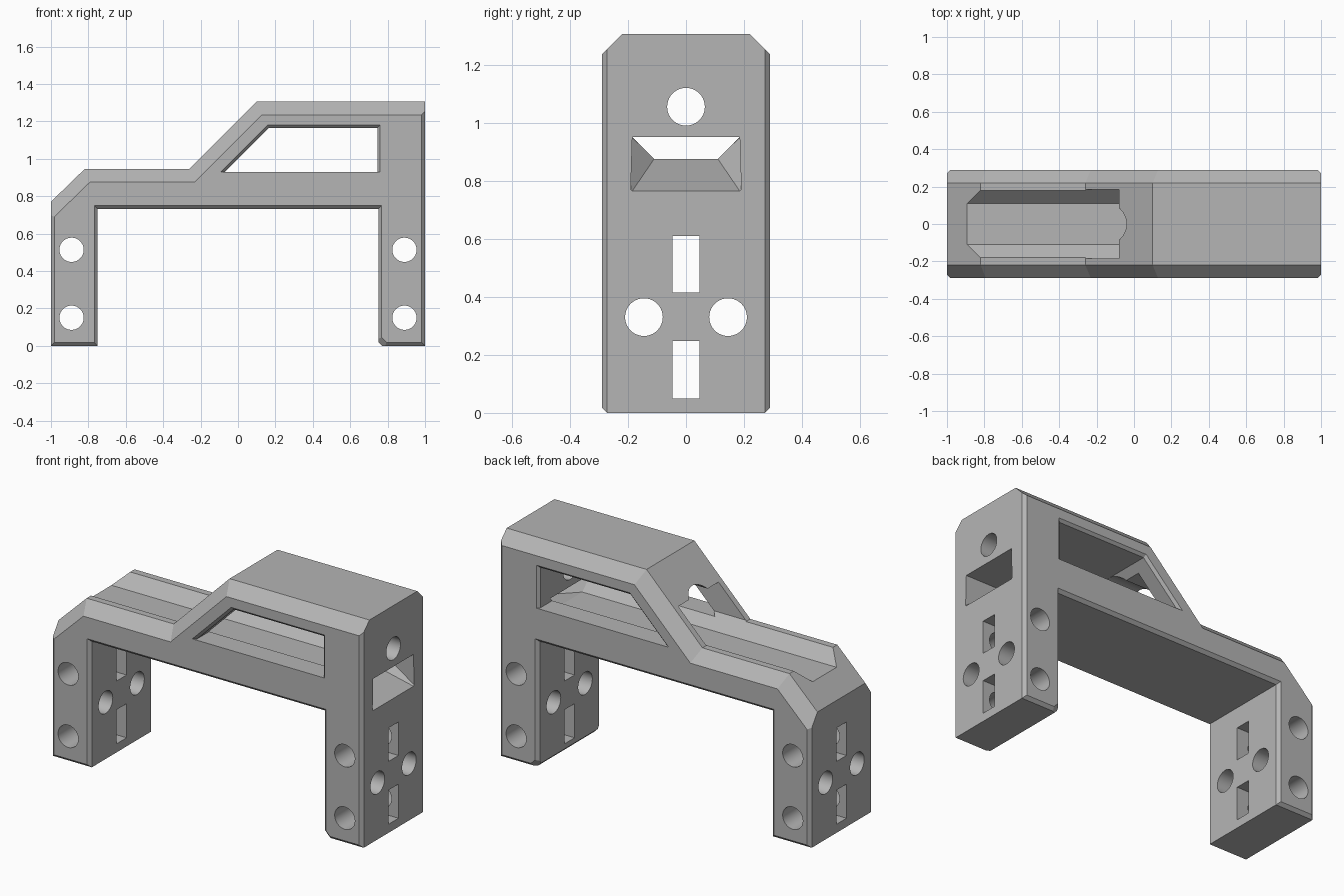
import bpy, bmesh, math
from mathutils import Vector, Matrix

cube = bpy.data.objects.get("Cube")
if cube:
    bpy.data.objects.remove(cube, do_unlink=True)

grey = bpy.data.materials.new("plain_grey")
grey.use_nodes = True
COLOR = (0.46, 0.46, 0.46, 1)
grey.diffuse_color = COLOR
grey.node_tree.nodes["Principled BSDF"].inputs["Base Color"].default_value = COLOR


def finish(name, bm):
    bmesh.ops.recalc_face_normals(bm, faces=bm.faces)
    mesh = bpy.data.meshes.new(name)
    bm.to_mesh(mesh)
    bm.free()
    mesh.materials.append(grey)
    obj = bpy.data.objects.new(name, mesh)
    bpy.context.collection.objects.link(obj)
    return obj


def inset_ring(points, insets):
    """Move each edge of a counter-clockwise outline inward by its own amount."""
    pts = [Vector(p) for p in points]
    lines = []
    for i, p in enumerate(pts):
        d = (pts[(i + 1) % len(pts)] - p).normalized()
        n = Vector((-d.y, d.x))
        lines.append((n, n.dot(p) + insets[i]))
    ring = []
    for i in range(len(pts)):
        (a, ca), (b, cb) = lines[i - 1], lines[i]
        det = a.x * b.y - a.y * b.x
        ring.append(((ca * b.y - cb * a.y) / det, (a.x * cb - b.x * ca) / det))
    return ring


def chamfered_slab(name, points, insets, half):
    """Extrude an x-z outline along y with a 45 degree chamfer per edge."""
    levels = sorted({half} | {half - abs(d) for d in insets})
    levels = [-y for y in reversed(levels)] + levels
    bm = bmesh.new()
    rings = []
    for y in levels:
        now = [math.copysign(max(0, abs(d) - (half - abs(y))), d) for d in insets]
        rings.append([bm.verts.new((x, y, z)) for x, z in inset_ring(points, now)])
    count = len(points)
    for r, s in zip(rings, rings[1:]):
        for i in range(count):
            j = (i + 1) % count
            bm.faces.new((r[i], r[j], s[j], s[i]))
    bm.faces.new(rings[0])
    bm.faces.new(rings[-1])
    return finish(name, bm)


def hull(name, points):
    bm = bmesh.new()
    for p in points:
        bm.verts.new(p)
    bmesh.ops.convex_hull(bm, input=bm.verts)
    bmesh.ops.dissolve_limit(bm, angle_limit=0.01, verts=bm.verts, edges=bm.edges)
    return finish(name, bm)


def bore(name, axis, center, radius, length):
    bm = bmesh.new()
    turn = Matrix.Rotation(math.pi / 2, 4, "Y" if axis == "x" else "X")
    bmesh.ops.create_cone(bm, cap_ends=True, segments=40, radius1=radius,
                          radius2=radius, depth=length,
                          matrix=Matrix.Translation(center) @ turn)
    return finish(name, bm)


def box(name, xs, ys, zs):
    return hull(name, [(x, y, z) for x in xs for y in ys for z in zs])


# Main bracket: two legs, a low deck and a raised cabin
SMALL, BIG, HALF = 0.018, 0.07, 0.29
outline = [(-1, 0), (-0.75, 0), (-0.75, 0.732), (0.75, 0.732), (0.75, 0.02),
           (0.77, 0), (1, 0), (1, 1.305), (0.1, 1.305), (-0.26, 0.945),
           (-0.82, 0.945), (-1, 0.77)]
edge_insets = [SMALL] * 4 + [0.03] + [SMALL] * 2 + [BIG] * 4 + [SMALL]
bracket = chamfered_slab("bracket_body", outline, edge_insets, HALF)

cutters = []

# Side window with flared rim on all but its sill
WALL = 0.745
window = [(-0.07, 0.93), (WALL, 0.93), (WALL, 1.165), (0.165, 1.165)]
cutters.append(chamfered_slab("window_cutter", window,
                              [0, -0.025, -0.025, -0.025], HALF + 0.01))

# Groove along the deck, opening through the sloped wall
section = [(0.11, 0.875), (0.185, 0.95), (0.185, 1.125)]
cutters.append(hull("groove_cutter", [(x, s * y, z) for x in (-1.1, WALL)
                                      for y, z in section for s in (-1, 1)]))

# Funnel from the end wall into the groove
over = 1.02
drop = 0.875 - 0.11 * (over - WALL) / (1 - WALL)
wide = 0.11 + 0.075 * (over - WALL) / (1 - WALL)
cutters.append(hull("funnel_cutter", [(x, s * y, z) for s in (-1, 1) for x, y, z in (
    (WALL - 0.001, 0.11, 0.875), (WALL - 0.001, 0.185, 0.95),
    (over, wide, drop), (over, 0.185, 0.95))]))

# Round passages above the groove
cutters.append(bore("slope_bore_cutter", "x", (0, 0, 1.055), 0.11, 0.8))
cutters.append(bore("end_bore_cutter", "x", (0.85, 0, 1.055), 0.065, 0.6))

# Leg holes: cross bores, slots and paired bores
for side in (-1, 1):
    for z in (0.15, 0.513):
        cutters.append(bore("cross_bore_cutter", "y", (side * 0.89, 0, z), 0.065, 1))
    cutters.append(bore("leg_bore_cutter", "x", (0, side * 0.145, 0.33), 0.065, 2.4))
for low, high in ((0.05, 0.248), (0.415, 0.61)):
    cutters.append(box("slot_cutter", (-1.2, 1.2), (-0.047, 0.047), (low, high)))

# Cut everything, then remove the cutters
bpy.ops.object.select_all(action="DESELECT")
bpy.context.view_layer.objects.active = bracket
bracket.select_set(True)
for cutter in cutters:
    cutter.hide_render = True
    mod = bracket.modifiers.new("cut", "BOOLEAN")
    mod.operation = "DIFFERENCE"
    mod.solver = "EXACT"
    mod.object = cutter
    bpy.ops.object.modifier_apply(modifier=mod.name)
    bpy.data.objects.remove(cutter, do_unlink=True)

# Merge coplanar strips and keep edges crisp
bm = bmesh.new()
bm.from_mesh(bracket.data)
bmesh.ops.remove_doubles(bm, verts=bm.verts, dist=0.0001)
bmesh.ops.dissolve_limit(bm, angle_limit=0.005, verts=bm.verts, edges=bm.edges)
bm.to_mesh(bracket.data)
bm.free()
bpy.ops.object.shade_smooth_by_angle(angle=math.radians(20))
